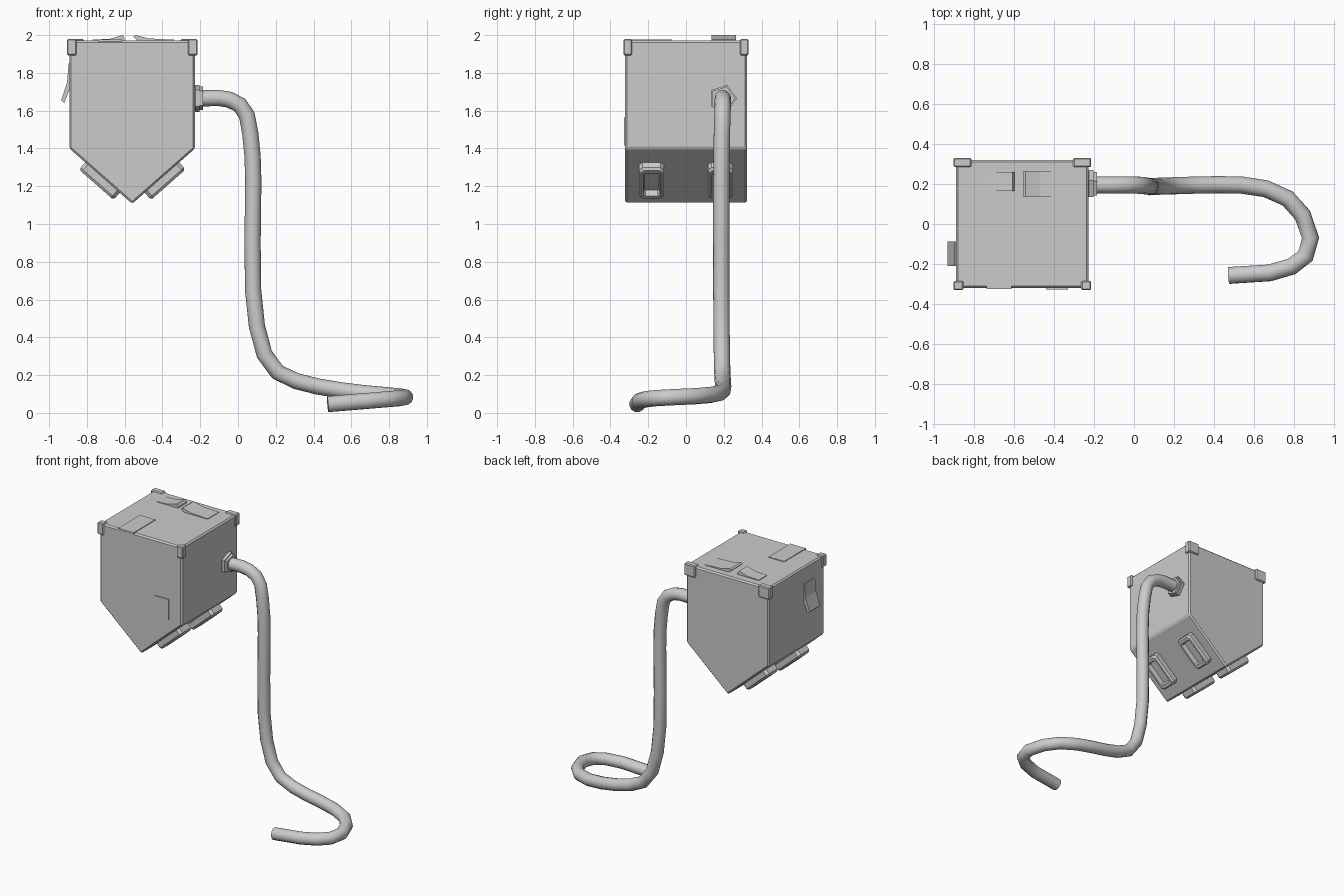
import bpy, bmesh, math
from mathutils import Vector

if "Cube" in bpy.data.objects:
    bpy.data.objects.remove(bpy.data.objects["Cube"])

CX = -0.56  # centre line of the hopper


def finish(bm, name, bevel=0.0, smooth=False):
    bmesh.ops.recalc_face_normals(bm, faces=bm.faces[:])
    me = bpy.data.meshes.new(name)
    bm.to_mesh(me)
    bm.free()
    ob = bpy.data.objects.new(name, me)
    bpy.context.collection.objects.link(ob)
    if bevel:
        m = ob.modifiers.new("bevel", 'BEVEL')
        m.width, m.segments = bevel, 1
        m.limit_method = 'ANGLE'
    return ob


def prism(name, profile, y0, y1, bevel=0.0):
    """Extrude an (x, z) profile from y0 to y1."""
    bm = bmesh.new()
    f = bm.faces.new([bm.verts.new((x, y0, z)) for x, z in profile])
    ext = bmesh.ops.extrude_face_region(bm, geom=[f])
    vs = [g for g in ext['geom'] if isinstance(g, bmesh.types.BMVert)]
    bmesh.ops.translate(bm, verts=vs, vec=(0, y1 - y0, 0))
    return finish(bm, name, bevel)


def box(name, x0, x1, y0, y1, z0, z1, bevel=0.0):
    return prism(name, [(x0, z0), (x1, z0), (x1, z1), (x0, z1)], y0, y1, bevel)


def loft(name, loops):
    """Skin matching loops of points and cap both ends."""
    bm = bmesh.new()
    rings = [[bm.verts.new(p) for p in lp] for lp in loops]
    n = len(rings[0])
    for a, b in zip(rings, rings[1:]):
        for i in range(n):
            j = (i + 1) % n
            bm.faces.new((a[i], a[j], b[j], b[i]))
    bm.faces.new(rings[0])
    bm.faces.new(rings[-1])
    return finish(bm, name)


# Hopper body with a pointed bottom
prism("hopper_body", [(-0.893, 1.972), (-0.893, 1.40), (CX, 1.107),
                      (-0.227, 1.40), (-0.227, 1.972)], -0.322, 0.322, 0.01)

# Corner caps on the top edges
for sx in (-1, 1):
    for sy in (-1, 1):
        length = 0.09 if sy > 0 else 0.05
        xa, xb = sorted((CX + sx * 0.345, CX + sx * (0.345 - length)))
        ya, yb = sorted((sy * 0.332, sy * 0.285))
        box("corner_cap", xa, xb, ya, yb, 1.893, 1.979, 0.006)

# Curled flaps on the roof and left wall
prism("roof_flap_a", [(-0.77, 1.97), (-0.60, 1.97), (-0.60, 1.985),
                      (-0.61, 2.0), (-0.68, 1.98), (-0.77, 1.976)], 0.165, 0.26)
prism("roof_flap_b", [(-0.34, 1.97), (-0.53, 1.97), (-0.555, 1.993),
                      (-0.543, 2.0), (-0.47, 1.982), (-0.34, 1.976)], 0.135, 0.265)
prism("wall_flap", [(-0.885, 1.85), (-0.897, 1.85), (-0.905, 1.75), (-0.936, 1.655),
                    (-0.92, 1.64), (-0.893, 1.71), (-0.885, 1.75)], -0.21, -0.087)

# Flat patches
box("roof_patch", -0.74, -0.615, -0.326, -0.075, 1.965, 1.977)
box("front_patch", -0.44, -0.33, -0.329, -0.31, 1.415, 1.565)


# Raised frames with a recessed window on both slopes
def vent(side, yc):
    def loop(hs, hy, c, n):
        out = []
        for s, y in ((hs - c, hy), (hs, hy - c), (hs, c - hy), (hs - c, -hy),
                     (c - hs, -hy), (-hs, c - hy), (-hs, hy - c), (c - hs, hy)):
            d = s + 0.21
            x = 0.751 * d + 0.66 * n
            z = 1.107 + 0.66 * d - 0.751 * n
            out.append(Vector((CX + side * x, yc + y, z)))
        return out
    loft("slope_vent", [loop(0.122, 0.066, 0.018, -0.01), loop(0.122, 0.066, 0.018, 0.037),
                        loop(0.112, 0.056, 0.016, 0.05), loop(0.09, 0.044, 0.01, 0.05),
                        loop(0.082, 0.038, 0.008, 0.015)])


for side in (-1, 1):
    for yc in (-0.182, 0.182):
        vent(side, yc)


# Stepped five-sided hose fitting
def ring(x, r):
    return [(x, 0.195 + r * math.cos(i * math.tau / 5), 1.665 + r * math.sin(i * math.tau / 5))
            for i in range(5)]


loft("hose_fitting", [ring(-0.24, 0.062), ring(-0.225, 0.075), ring(-0.203, 0.075),
                      ring(-0.203, 0.066), ring(-0.186, 0.066)])

# Hose: down from the fitting and hooking round on the floor
path = [(-0.23, 0.195, 1.665), (-0.1, 0.195, 1.667), (-0.045, 0.195, 1.658), (0.01, 0.195, 1.63),
        (0.047, 0.193, 1.575), (0.065, 0.19, 1.48), (0.077, 0.188, 1.36), (0.081, 0.187, 1.23),
        (0.077, 0.187, 0.9), (0.08, 0.187, 0.65), (0.1, 0.188, 0.46), (0.14, 0.19, 0.31),
        (0.21, 0.192, 0.215), (0.31, 0.195, 0.168), (0.42, 0.197, 0.14), (0.54, 0.195, 0.12),
        (0.66, 0.177, 0.105), (0.77, 0.128, 0.095), (0.845, 0.045, 0.088), (0.885, -0.07, 0.083),
        (0.86, -0.16, 0.078), (0.79, -0.213, 0.072), (0.68, -0.245, 0.063), (0.475, -0.258, 0.046)]
cu = bpy.data.curves.new("hose", 'CURVE')
cu.dimensions = '3D'
cu.bevel_depth = 0.043
cu.bevel_resolution = 4
cu.use_fill_caps = True
sp = cu.splines.new('POLY')
sp.points.add(len(path) - 1)
for p, co in zip(sp.points, path):
    p.co = (*co, 1)
hose = bpy.data.objects.new("hose", cu)
bpy.context.collection.objects.link(hose)
bpy.context.view_layer.objects.active = hose
hose.select_set(True)
bpy.ops.object.convert(target='MESH')
bpy.ops.object.shade_smooth_by_angle(angle=math.radians(40))
